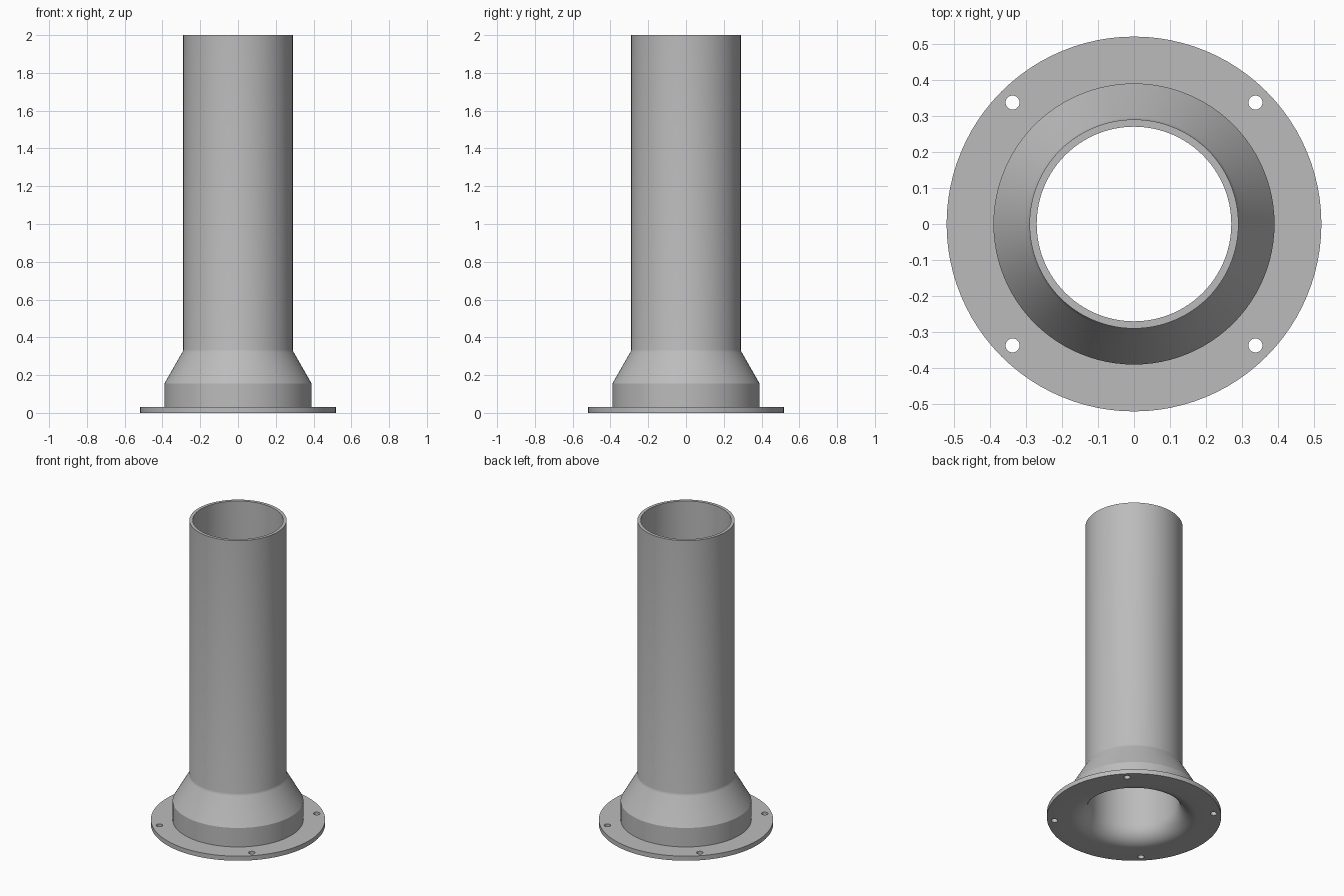
import bpy, bmesh, math

if "Cube" in bpy.data.objects:
    bpy.data.objects.remove(bpy.data.objects["Cube"])

SEG = 96
metal = bpy.data.materials.new("grey metal")
metal.diffuse_color = (0.5, 0.5, 0.5, 1)
metal.use_nodes = True
metal.node_tree.nodes["Principled BSDF"].inputs["Base Color"].default_value = metal.diffuse_color


def lathe(name, profile):
    """Revolve a closed (radius, height) profile around z."""
    bm = bmesh.new()
    rings = []
    for i in range(SEG):
        a = 2 * math.pi * i / SEG
        rings.append([bm.verts.new((r * math.cos(a), r * math.sin(a), z)) for r, z in profile])
    n = len(profile)
    for i in range(SEG):
        p, q = rings[i], rings[(i + 1) % SEG]
        for j in range(n):
            k = (j + 1) % n
            bm.faces.new((p[j], q[j], q[k], p[k]))
    bmesh.ops.recalc_face_normals(bm, faces=bm.faces)
    mesh = bpy.data.meshes.new(name)
    bm.to_mesh(mesh)
    bm.free()
    obj = bpy.data.objects.new(name, mesh)
    bpy.context.collection.objects.link(obj)
    mesh.materials.append(metal)
    return obj


# Flange, collar, cone and pipe outside; straight bore with a bell mouth inside
outside = [(0.52, 0), (0.52, 0.03), (0.39, 0.03), (0.39, 0.155),
           (0.296, 0.319), (0.292, 0.327), (0.29, 0.335), (0.29, 2.0)]
bell = 0.11
inside = [(0.27, 2.0)]
for i in range(13):
    t = math.pi / 2 * (1 - i / 12)
    inside.append((0.27 + bell * (1 - math.sin(t)), bell * (1 - math.cos(t))))
pipe = lathe("flanged_pipe", outside + inside)

# Four bolt holes through the flange
bm = bmesh.new()
for sx in (-1, 1):
    for sy in (-1, 1):
        new = bmesh.ops.create_cone(bm, cap_ends=True, segments=32, radius1=0.0195,
                                    radius2=0.0195, depth=0.2)["verts"]
        bmesh.ops.translate(bm, verts=new, vec=(sx * 0.337, sy * 0.337, 0.0))
mesh = bpy.data.meshes.new("bolt_hole_cutter")
bm.to_mesh(mesh)
bm.free()
mesh.materials.append(metal)
cutter = bpy.data.objects.new("bolt_hole_cutter", mesh)
bpy.context.collection.objects.link(cutter)

mod = pipe.modifiers.new("bolt_holes", 'BOOLEAN')
mod.operation = 'DIFFERENCE'
mod.solver = 'EXACT'
mod.object = cutter
bpy.context.view_layer.objects.active = pipe
pipe.select_set(True)
bpy.ops.object.modifier_apply(modifier=mod.name)
bpy.data.objects.remove(cutter)

# Smooth round walls, sharp rims
bpy.ops.object.shade_smooth_by_angle(angle=math.radians(25))
